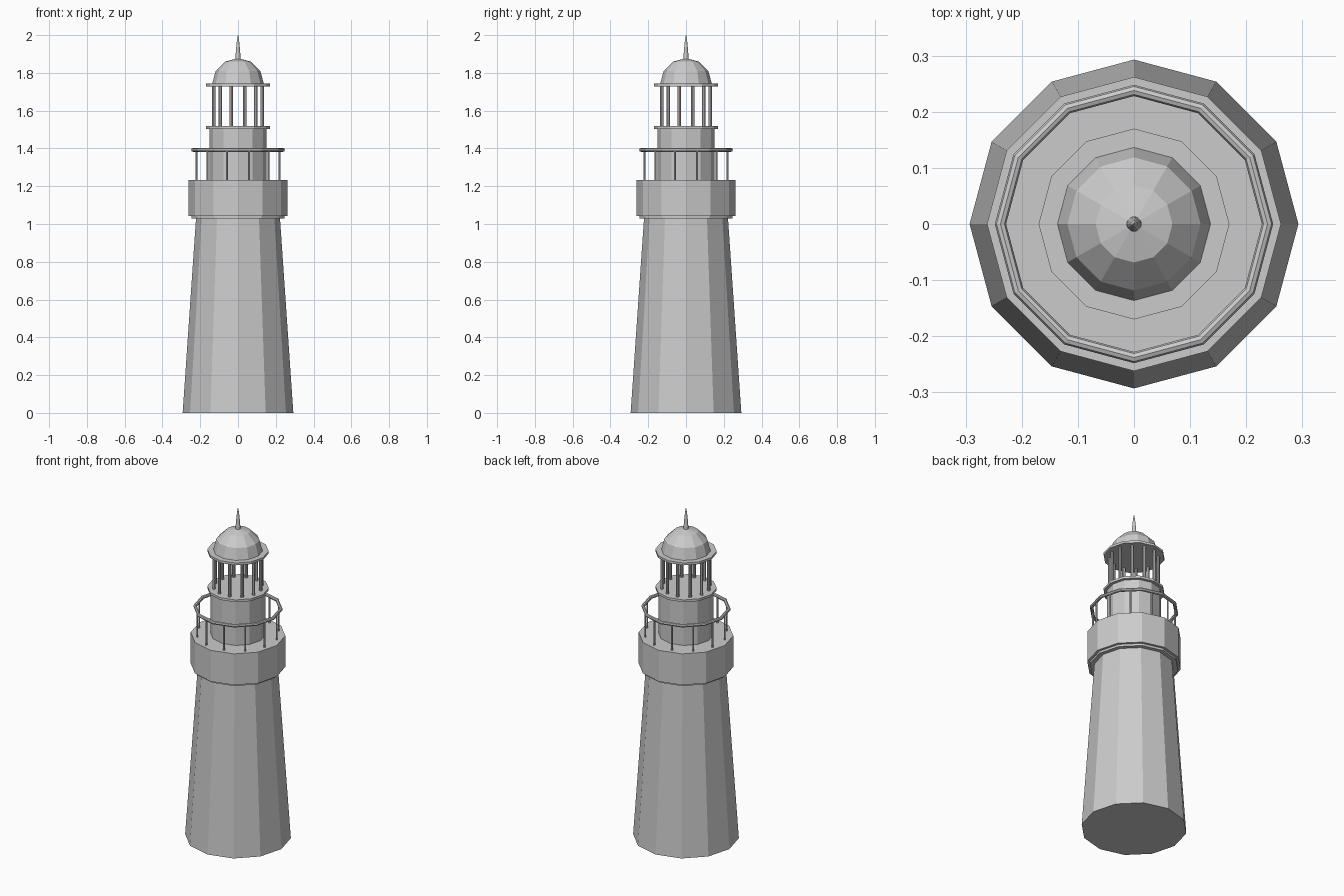
import bpy, bmesh, math

if "Cube" in bpy.data.objects:
    bpy.data.objects.remove(bpy.data.objects["Cube"])

SIDES = 12


def finish(name, bm):
    bmesh.ops.recalc_face_normals(bm, faces=bm.faces)
    mesh = bpy.data.meshes.new(name)
    bm.to_mesh(mesh)
    bm.free()
    ob = bpy.data.objects.new(name, mesh)
    bpy.context.collection.objects.link(ob)
    return ob


def lathe(name, profile, closed=False):
    """Revolve (radius, z) points into a 12-sided solid; a closed profile makes a ring."""
    bm = bmesh.new()
    rings = []
    for r, z in profile:
        rings.append([bm.verts.new((r * math.cos(k * math.tau / SIDES),
                                    r * math.sin(k * math.tau / SIDES), z))
                      for k in range(SIDES)])
    pairs = list(zip(rings, rings[1:]))
    if closed:
        pairs.append((rings[-1], rings[0]))
    else:
        bm.faces.new(rings[0])
        bm.faces.new(rings[-1])
    for a, b in pairs:
        for k in range(SIDES):
            n = (k + 1) % SIDES
            bm.faces.new((a[k], a[n], b[n], b[k]))
    bmesh.ops.remove_doubles(bm, verts=bm.verts, dist=0.00005)
    return finish(name, bm)


def posts(name, ring_radius, post_radius, z0, z1):
    """Upright posts centred on each of the twelve facets."""
    for k in range(SIDES):
        a = (k + 0.5) * math.tau / SIDES
        bpy.ops.mesh.primitive_cylinder_add(
            vertices=8, radius=post_radius, depth=z1 - z0,
            location=(ring_radius * math.cos(a), ring_radius * math.sin(a), (z0 + z1) / 2))
        bpy.context.object.name = f"{name}_{k + 1}"


# Tapered tower, collar and gallery
lathe("tower", [(0.293, 0), (0.222, 1.035)])
lathe("gallery_collar", [(0.247, 1.029), (0.247, 1.044)])
lathe("gallery", [(0.262, 1.042), (0.262, 1.232)])

# Gallery railing
rail = [(0.238 + 0.010 * math.cos(i * math.tau / 8),
         1.392 + 0.010 * math.sin(i * math.tau / 8)) for i in range(8)]
lathe("gallery_rail", rail, closed=True)
posts("railing_post", 0.228, 0.005, 1.23, 1.39)

# Upper drum and open lantern room
lathe("upper_drum", [(0.152, 1.23), (0.152, 1.508)])
lathe("lantern_floor", [(0.170, 1.504), (0.170, 1.518)])
posts("lantern_post", 0.134, 0.009, 1.515, 1.732)
lathe("lantern_ceiling", [(0.170, 1.729), (0.170, 1.743)])

# Faceted dome and spire
dome = [(0.137 * math.cos(math.radians(t)), 1.741 + 0.137 * math.sin(math.radians(t)))
        for t in (0, 30, 60)]
lathe("dome", dome + [(0.0005, 1.878)])
lathe("spire", [(0.014, 1.862), (0.013, 1.89), (0.010, 1.93), (0.006, 1.97), (0.001, 2.0)])
